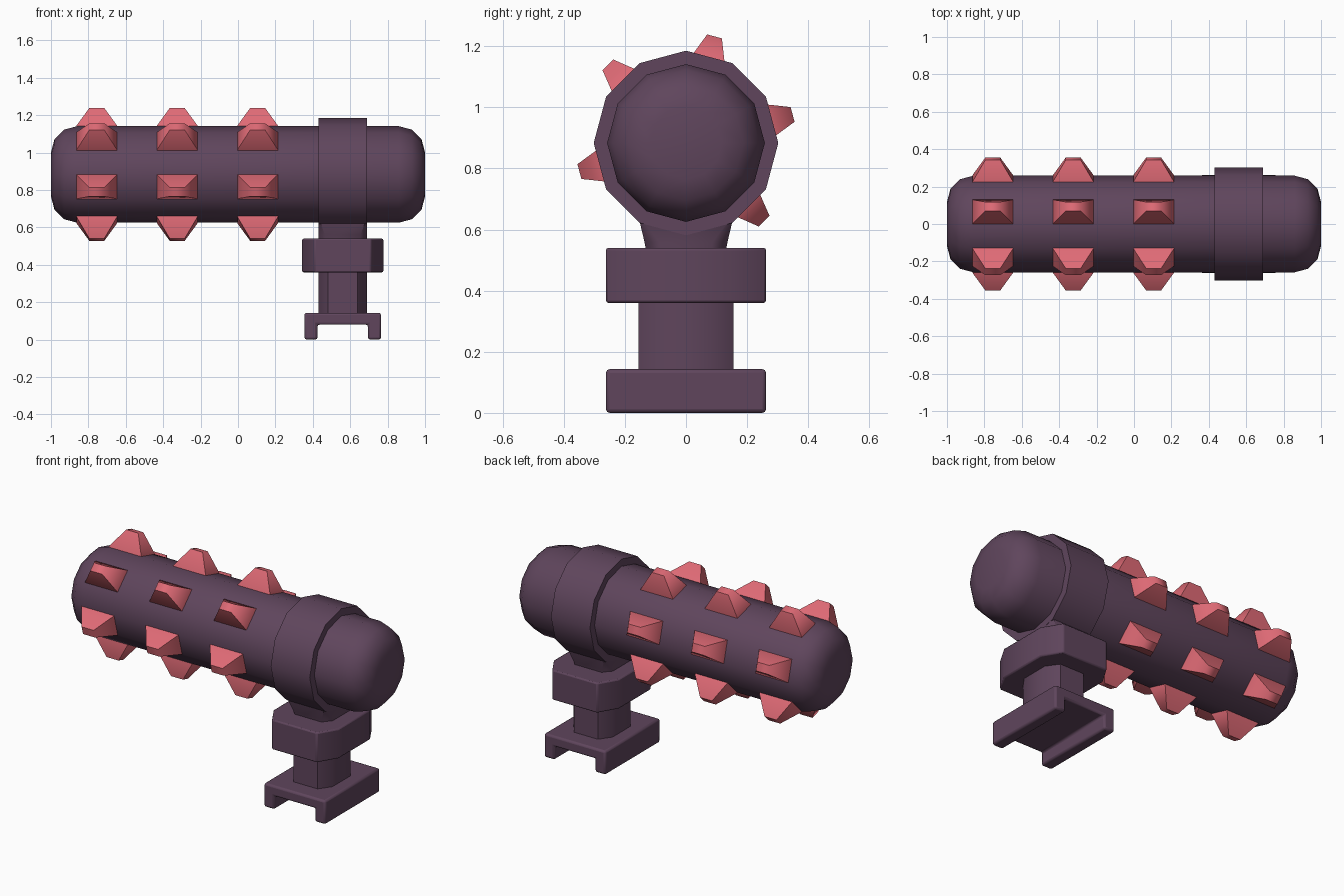
import bpy, bmesh
from math import sin, cos, pi, radians

if "Cube" in bpy.data.objects:
    bpy.data.objects.remove(bpy.data.objects["Cube"])

AXIS_Z = 0.883   # height of the barrel axis
POST_X = 0.56    # centre of the stand


def material(name, rgb):
    m = bpy.data.materials.new(name)
    m.diffuse_color = (*rgb, 1)
    m.use_nodes = True
    m.node_tree.nodes["Principled BSDF"].inputs["Base Color"].default_value = m.diffuse_color
    return m


PLUM = material("plum", (0.115, 0.06, 0.108))
CORAL = material("coral", (0.74, 0.145, 0.18))


def loft(bm, rings):
    """Skin a list of closed rings of points and cap both ends."""
    vs = [[bm.verts.new(p) for p in ring] for ring in rings]
    n = len(vs[0])
    for a, b in zip(vs, vs[1:]):
        for i in range(n):
            j = (i + 1) % n
            bm.faces.new((a[i], a[j], b[j], b[i]))
    bm.faces.new(vs[0][::-1])
    bm.faces.new(vs[-1])


def finish(bm, name, mat, angle=40, bevel=0):
    bmesh.ops.recalc_face_normals(bm, faces=bm.faces)
    me = bpy.data.meshes.new(name)
    bm.to_mesh(me)
    bm.free()
    ob = bpy.data.objects.new(name, me)
    bpy.context.collection.objects.link(ob)
    me.materials.append(mat)
    if bevel:
        b = ob.modifiers.new("bevel", "BEVEL")
        b.width, b.segments = bevel, 2
        b.limit_method, b.angle_limit = "ANGLE", radians(50)
    bpy.ops.object.select_all(action="DESELECT")
    ob.select_set(True)
    bpy.context.view_layer.objects.active = ob
    bpy.ops.object.shade_smooth_by_angle(angle=radians(angle))
    return ob


def lathe_x(name, profile):
    """Twelve-sided solid around the barrel axis from (x, radius) points."""
    bm = bmesh.new()
    loft(bm, [[(x, r * cos(k * pi / 6), AXIS_Z + r * sin(k * pi / 6))
               for k in range(12)] for x, r in profile])
    return finish(bm, name, PLUM)


def octagon(z, hx, hy, fx, fy):
    """Chamfered rectangle: half sizes hx, hy, flat half lengths fx, fy."""
    pts = [(hx, -fy), (hx, fy), (fx, hy), (-fx, hy),
           (-hx, fy), (-hx, -fy), (-fx, -hy), (fx, -hy)]
    return [(POST_X + x, y, z) for x, y in pts]


def post(name, sections, bevel=0):
    bm = bmesh.new()
    loft(bm, [octagon(*s) for s in sections])
    return finish(bm, name, PLUM, 50, bevel)


# barrel with rounded ends
R, ROUND = 0.258, 0.14
arc = [(1 - ROUND + ROUND * cos(a), R - ROUND + ROUND * sin(a))
       for a in (k * pi / 6 for k in range(4))]
lathe_x("barrel", [(-x, r) for x, r in arc] + arc[::-1])

# clamp ring and the neck below it
lathe_x("clamp_ring", [(0.43, 0.302), (0.69, 0.302)])
post("clamp_neck", [(0.52, 0.13, 0.128, 0.085, 0.08),
                    (0.56, 0.13, 0.136, 0.095, 0.088),
                    (0.64, 0.129, 0.155, 0.125, 0.15)])

# stand: collar nut, stem and grooved foot
post("collar_nut", [(0.36, 0.217, 0.262, 0.15, 0.15),
                    (0.54, 0.217, 0.262, 0.15, 0.15)], 0.008)
post("stem", [(0.11, 0.13, 0.155, 0.08, 0.085),
              (0.38, 0.13, 0.155, 0.08, 0.085)])

channel = [(-0.205, 0), (-0.135, 0), (-0.135, 0.08), (0.135, 0.08),
           (0.135, 0), (0.205, 0), (0.205, 0.143), (-0.205, 0.143)]
bm = bmesh.new()
loft(bm, [[(POST_X + x, y, z) for x, z in channel] for y in (-0.262, 0.262)])
finish(bm, "foot", PLUM, 40, 0.012)

# studs: three rows on every second face of the barrel
apothem = R * cos(pi / 12)
face_half = R * sin(pi / 12)
bm = bmesh.new()
for x in (-0.755, -0.325, 0.105):
    for k in range(6):
        a = pi / 12 + k * pi / 3
        rings = []
        for r, hx, hw in ((apothem - 0.02, 0.108, face_half),
                          (apothem + 0.004, 0.108, face_half),
                          (0.361, 0.04, 0.025)):
            rings.append([(x + sx * hx,
                           r * cos(a) - sw * hw * sin(a),
                           AXIS_Z + r * sin(a) + sw * hw * cos(a))
                          for sx, sw in ((-1, -1), (1, -1), (1, 1), (-1, 1))])
        loft(bm, rings)
finish(bm, "studs", CORAL, 62)
